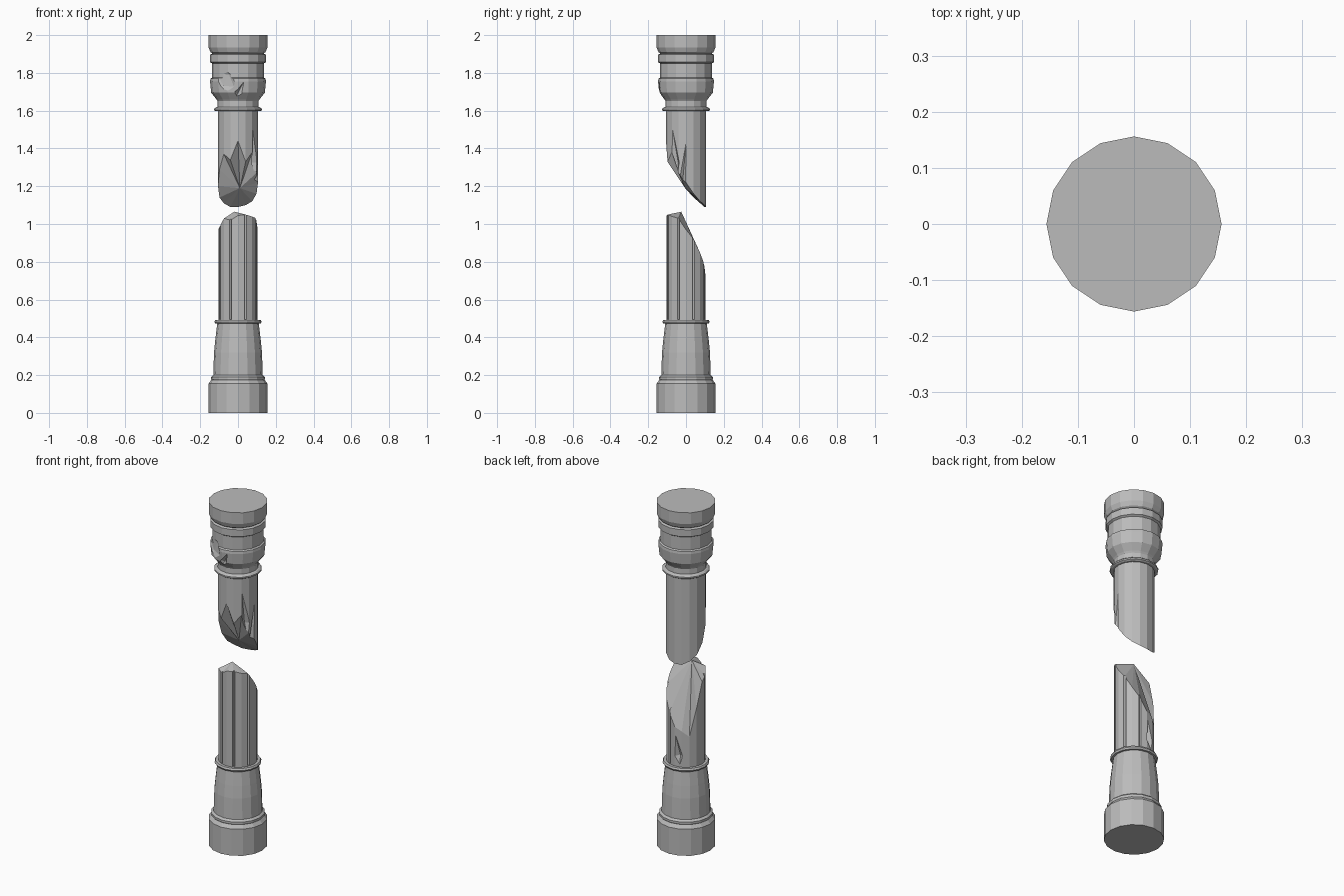
import bpy, bmesh, math, random
from mathutils import Matrix, Vector

if "Cube" in bpy.data.objects:
    bpy.data.objects.remove(bpy.data.objects["Cube"])

random.seed(4)
N = 16
stone = bpy.data.materials.new("grey stone")
stone.diffuse_color = (0.5, 0.5, 0.5, 1)
stone.use_nodes = True
stone.node_tree.nodes["Principled BSDF"].inputs["Base Color"].default_value = stone.diffuse_color


def finish(bm, name):
    bmesh.ops.recalc_face_normals(bm, faces=bm.faces)
    me = bpy.data.meshes.new(name)
    bm.to_mesh(me)
    bm.free()
    me.materials.append(stone)
    ob = bpy.data.objects.new(name, me)
    bpy.context.collection.objects.link(ob)
    return ob


def ring(bm, r, heights):
    return [bm.verts.new((r * math.cos(math.tau * i / N),
                          r * math.sin(math.tau * i / N), heights[i])) for i in range(N)]


def bridge(bm, a, b):
    for i in range(N):
        j = (i + 1) % N
        bm.faces.new((a[i], a[j], b[j], b[i]))


def lathe(name, profile):
    bm = bmesh.new()
    rings = [ring(bm, r, [z] * N) for r, z in profile]
    for a, b in zip(rings, rings[1:]):
        bridge(bm, a, b)
    bm.faces.new(rings[0])
    bm.faces.new(rings[-1])
    return finish(bm, name)


def broken_shaft(name, r, flat_z, heights, apex):
    """Shaft with one flat end and one jagged end fanned to an apex."""
    bm = bmesh.new()
    a, b = ring(bm, r, [flat_z] * N), ring(bm, r, heights)
    bridge(bm, a, b)
    bm.faces.new(a)
    tip = bm.verts.new(apex)
    for i in range(N):
        bm.faces.new((b[i], b[(i + 1) % N], tip))
    return finish(bm, name)


def wedge(angle, r, z0, z1, width, depth, tilt=0.0, prism=False):
    """Diamond-section cutter lying along the surface."""
    bm = bmesh.new()
    if prism:
        bmesh.ops.create_cone(bm, cap_ends=True, segments=4, radius1=1, radius2=1, depth=2)
    else:
        bmesh.ops.create_cone(bm, cap_ends=True, segments=4, radius1=1, radius2=0, depth=1.4,
                              matrix=Matrix.Translation((0, 0, 0.3)))
        for v in bm.verts:
            if v.co.z < 0:
                v.co.z = -0.4
        low = [f for f in bm.faces if f.normal.z < -0.9]
        bmesh.ops.poke(bm, faces=low)
        for v in bm.verts:
            if abs(v.co.x) + abs(v.co.y) < 0.01 and v.co.z < 0:
                v.co.z = -1
    a = math.radians(angle)
    m = (Matrix.Translation((r * math.cos(a), r * math.sin(a), (z0 + z1) / 2))
         @ Matrix.Rotation(a, 4, 'Z') @ Matrix.Rotation(tilt, 4, 'X')
         @ Matrix.Diagonal((depth, width / 2, (z1 - z0) / 2, 1)))
    bm.transform(m)
    return finish(bm, "cutter")


def rough_lump(center, size):
    bm = bmesh.new()
    bmesh.ops.create_icosphere(bm, subdivisions=1, radius=1)
    for v in bm.verts:
        v.co *= random.uniform(0.7, 1.15)
    bm.transform(Matrix.Translation(center) @ Matrix.Rotation(-0.4, 4, 'Z')
                 @ Matrix.Diagonal((*size, 1)))
    return finish(bm, "cutter")


def carve(ob, cutters):
    for c in cutters:
        mod = ob.modifiers.new("chip", 'BOOLEAN')
        mod.operation, mod.solver, mod.object = 'DIFFERENCE', 'EXACT', c
    bpy.context.view_layer.update()
    me = bpy.data.meshes.new_from_object(ob.evaluated_get(bpy.context.evaluated_depsgraph_get()))
    ob.modifiers.clear()
    ob.data = me
    for c in cutters:
        bpy.data.objects.remove(c)


# pedestal: plinth, lower ring, tapered drum, upper ring
lathe("pedestal", [
    (0.156, 0), (0.156, 0.155), (0.141, 0.175), (0.143, 0.18), (0.143, 0.19),
    (0.131, 0.2), (0.127, 0.32), (0.12, 0.39), (0.11, 0.472), (0.12, 0.473),
    (0.125, 0.482), (0.12, 0.492)])

# lower shaft: high at the front, sheared away at the back, fluted
lower = broken_shaft("lower_shaft", 0.104, 0.48, [
    0.97, 0.92, 0.85, 0.79, 0.72, 0.70, 0.67, 0.83,
    0.97, 0.99, 1.03, 1.02, 1.045, 1.05, 1.04, 1.03], (-0.02, -0.025, 1.065))
flutes = [wedge(a, 0.105, 0.495, 1.1, 0.016, 0.013, prism=True)
          for a in (22.5, 67.5, 202.5, 247.5, 292.5, 337.5)]
carve(lower, flutes + [wedge(100, 0.104, 0.5, 0.68, 0.05, 0.022, 0.15)])

# upper shaft: low at the back, broken upward toward the front
upper = broken_shaft("upper_shaft", 0.106, 1.61, [
    1.22, 1.16, 1.12, 1.10, 1.09, 1.09, 1.11, 1.14,
    1.20, 1.29, 1.37, 1.34, 1.44, 1.33, 1.38, 1.27], (0.01, -0.005, 1.19))
carve(upper, [
    wedge(98, 0.106, 0.95, 1.43, 0.05, 0.016),
    wedge(195, 0.106, 1.08, 1.46, 0.045, 0.02, 0.05),
    wedge(325, 0.106, 1.24, 1.52, 0.05, 0.025, 0.12),
    wedge(352, 0.106, 1.12, 1.44, 0.04, 0.02, -0.1)])

# capital: collar ring, flared bell, recessed band, top drum
capital = lathe("capital", [
    (0.118, 1.597), (0.126, 1.602), (0.126, 1.61), (0.118, 1.617), (0.109, 1.62),
    (0.108, 1.65), (0.114, 1.66), (0.142, 1.695), (0.148, 1.755), (0.146, 1.77),
    (0.137, 1.775), (0.137, 1.85), (0.148, 1.857), (0.148, 1.897), (0.135, 1.902),
    (0.146, 1.91), (0.156, 1.935), (0.156, 2.0)])
carve(capital, [
    rough_lump((-0.07, -0.132, 1.76), (0.075, 0.028, 0.085)),
    wedge(263, 0.148, 1.7, 1.99, 0.06, 0.028),
    wedge(275, 0.138, 1.65, 1.78, 0.04, 0.02, -0.45)])
